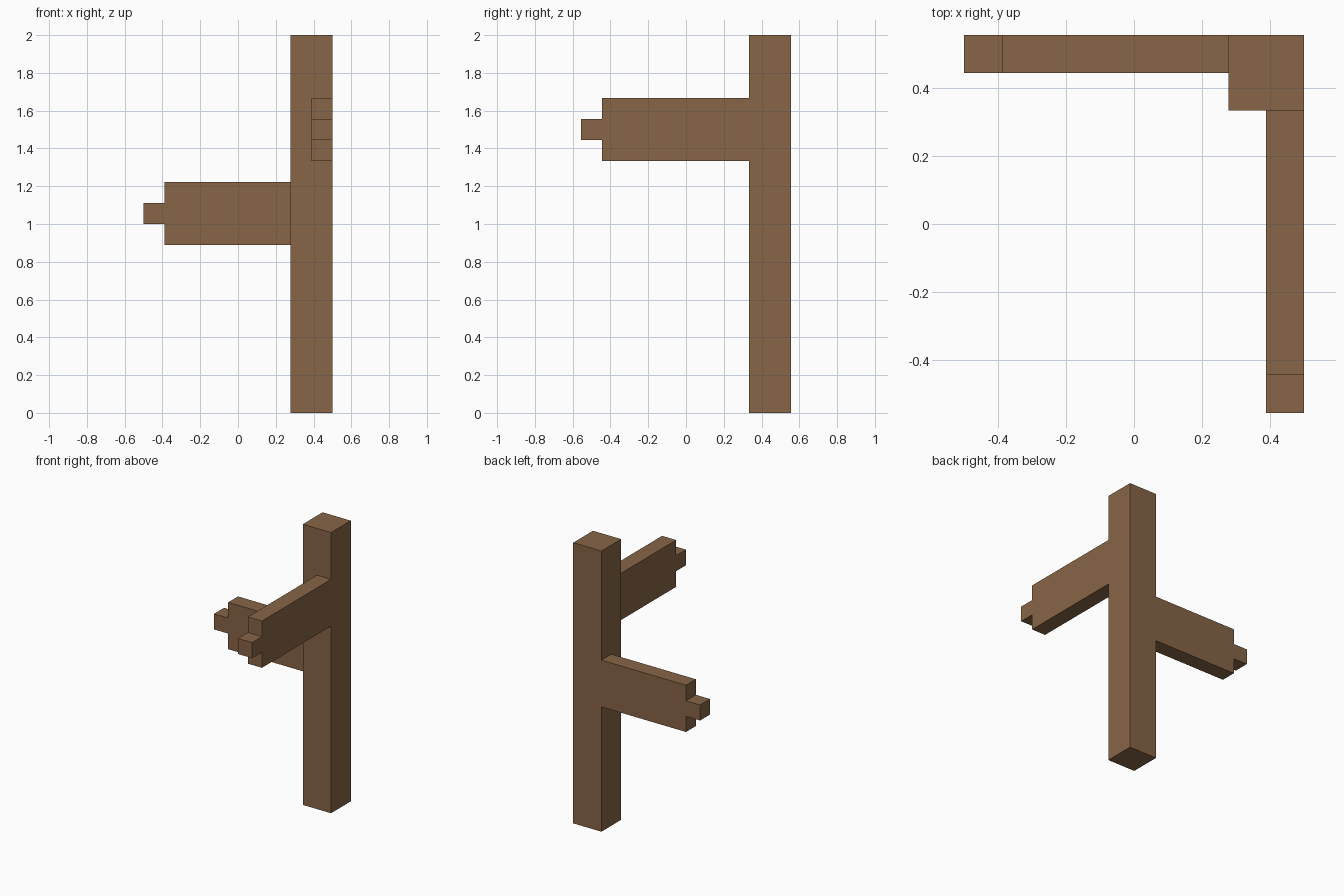
import bpy, bmesh
from mathutils import Vector

if "Cube" in bpy.data.objects:
    bpy.data.objects.remove(bpy.data.objects["Cube"])

U = 1 / 9  # grid unit: the post is 18 units tall

wood = bpy.data.materials.new("brown wood")
wood.diffuse_color = (0.242, 0.130, 0.061, 1)
wood.use_nodes = True
wood.node_tree.nodes["Principled BSDF"].inputs["Base Color"].default_value = wood.diffuse_color


def extrude_profile(name, points, depth):
    """Make a solid by extruding a flat polygon (grid units) along depth."""
    bm = bmesh.new()
    face = bm.faces.new([bm.verts.new(Vector(p) * U) for p in points])
    new = bmesh.ops.extrude_face_region(bm, geom=[face])["geom"]
    verts = [v for v in new if isinstance(v, bmesh.types.BMVert)]
    bmesh.ops.translate(bm, verts=verts, vec=Vector(depth) * U)
    bmesh.ops.recalc_face_normals(bm, faces=bm.faces)
    mesh = bpy.data.meshes.new(name)
    bm.to_mesh(mesh)
    bm.free()
    mesh.materials.append(wood)
    obj = bpy.data.objects.new(name, mesh)
    bpy.context.collection.objects.link(obj)
    return obj


def rail_outline(start, shoulder, tip, z):
    """Side outline of a rail with a narrow tenon at its end."""
    return [(start, z - 1.5), (shoulder, z - 1.5), (shoulder, z - .5), (tip, z - .5),
            (tip, z + .5), (shoulder, z + .5), (shoulder, z + 1.5), (start, z + 1.5)]


# Upright corner post
extrude_profile("post", [(2.5, 3, 0), (4.5, 3, 0), (4.5, 5, 0), (2.5, 5, 0)], (0, 0, 18))

# Lower rail running left, flush with the back of the post
extrude_profile("back_rail", [(a, 5, z) for a, z in rail_outline(2.5, -3.5, -4.5, 9.5)], (0, -1, 0))

# Upper rail running forward, flush with the right side of the post
extrude_profile("side_rail", [(4.5, a, z) for a, z in rail_outline(3, -4, -5, 13.5)], (-1, 0, 0))
